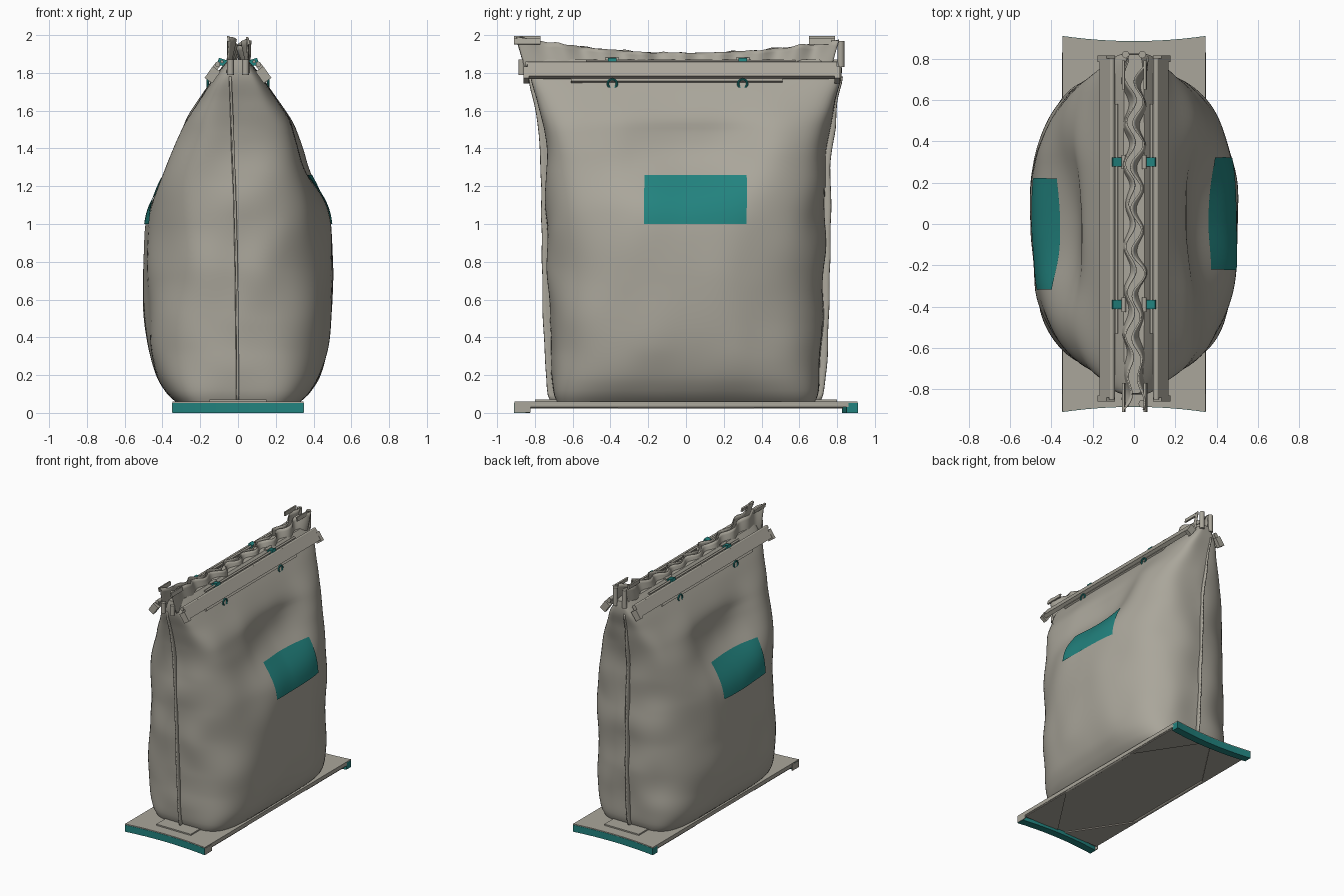
import bpy, bmesh, math, random
from mathutils import noise, Vector, Matrix

if "Cube" in bpy.data.objects:
    bpy.data.objects.remove(bpy.data.objects["Cube"])

random.seed(4)


def material(name, rgb):
    m = bpy.data.materials.new(name)
    m.diffuse_color = (*rgb, 1)
    m.use_nodes = True
    m.node_tree.nodes["Principled BSDF"].inputs["Base Color"].default_value = m.diffuse_color
    return m


GREY = material("warm grey film", (0.40, 0.38, 0.325))
TEAL = material("teal", (0.016, 0.225, 0.21))


def finish(name, bm, mat, smooth=None):
    bmesh.ops.recalc_face_normals(bm, faces=bm.faces)
    me = bpy.data.meshes.new(name)
    bm.to_mesh(me)
    bm.free()
    ob = bpy.data.objects.new(name, me)
    bpy.context.collection.objects.link(ob)
    me.materials.append(mat)
    if smooth:
        bpy.ops.object.select_all(action='DESELECT')
        bpy.context.view_layer.objects.active = ob
        ob.select_set(True)
        bpy.ops.object.shade_smooth_by_angle(angle=math.radians(smooth))
    return ob


def grid(name, fn, nu, nv, mat, thick=0, closed=False, caps=False):
    """Surface through fn(u, v) with u and v from 0 to 1."""
    bm = bmesh.new()
    cols = nu if closed else nu + 1
    rows = [[bm.verts.new(fn(i / nu, j / nv)) for i in range(cols)] for j in range(nv + 1)]
    for j in range(nv):
        for i in range(nu):
            k = (i + 1) % cols
            bm.faces.new((rows[j][i], rows[j][k], rows[j + 1][k], rows[j + 1][i]))
    if caps:
        bm.faces.new(rows[0])
        bm.faces.new(rows[-1])
    ob = finish(name, bm, mat, 40)
    if thick:
        mod = ob.modifiers.new("thickness", 'SOLIDIFY')
        mod.thickness = thick
        mod.offset = 0
    return ob


def prism(name, pts, z0, z1, mat):
    bm = bmesh.new()
    f = bm.faces.new([bm.verts.new((x, y, z0)) for x, y in pts])
    new = bmesh.ops.extrude_face_region(bm, geom=[f])['geom']
    for v in new:
        if isinstance(v, bmesh.types.BMVert):
            v.co.z = z1
    return finish(name, bm, mat)


def box(name, loc, size, mat, tilt=0):
    bm = bmesh.new()
    mx = Matrix.Translation(loc) @ Matrix.Rotation(tilt, 4, 'Y') @ Matrix.Diagonal((*size, 1))
    bmesh.ops.create_cube(bm, size=1, matrix=mx)
    return finish(name, bm, mat)


def rod(name, a, b, r, mat):
    a, b = Vector(a), Vector(b)
    bm = bmesh.new()
    mx = Matrix.Translation((a + b) / 2) @ (b - a).to_track_quat('Z', 'Y').to_matrix().to_4x4()
    bmesh.ops.create_cone(bm, cap_ends=True, segments=12, radius1=r, radius2=r,
                          depth=(b - a).length, matrix=mx)
    return finish(name, bm, mat, 40)


# Bag profile: height, half width, half length, squareness of the cross-section
PROFILE = [(0.05, 0.32, 0.68, 5), (0.10, 0.375, 0.70, 4.2), (0.20, 0.435, 0.71, 3.5),
           (0.38, 0.48, 0.72, 2.9), (0.62, 0.499, 0.73, 2.6), (0.95, 0.499, 0.735, 2.5),
           (1.15, 0.475, 0.735, 2.7), (1.35, 0.41, 0.74, 3.2), (1.50, 0.325, 0.755, 3.9),
           (1.65, 0.215, 0.785, 5), (1.76, 0.14, 0.82, 6), (1.82, 0.095, 0.825, 6),
           (1.87, 0.05, 0.82, 6)]


def section(z):
    n = len(PROFILE)
    i = max(k for k in range(n - 1) if PROFILE[k][0] <= z or k == 0)
    p = [PROFILE[min(max(i + d, 0), n - 1)] for d in (-1, 0, 1, 2)]
    h = p[2][0] - p[1][0]
    t = min(1, (z - p[1][0]) / h)
    out = []
    for c in (1, 2, 3):
        m0 = (p[2][c] - p[0][c]) / (p[2][0] - p[0][0]) * h
        m1 = (p[3][c] - p[1][c]) / (p[3][0] - p[1][0]) * h
        out.append((2*t**3 - 3*t*t + 1) * p[1][c] + (t**3 - 2*t*t + t) * m0
                   + (3*t*t - 2*t**3) * p[2][c] + (t**3 - t*t) * m1)
    return out


def crumple(x, y, z, w):
    """Hollow between the shoulders and soft folds, fading towards both closed ends."""
    fade = min(1, max(0, (z - 0.08) * 4), max(0, (1.75 - z) * 4))
    side = x / w
    dent = 0.12 * math.exp(-(y / 0.43) ** 2 - ((z - 1.36) / 0.20) ** 2)
    soft = 0.03 * noise.noise((side + 5, y * 3.2, z * 2.8)) * min(1, abs(y) / 0.4 + 0.2)
    return Vector((x + fade * side * (soft - dent),
                   y + fade * 0.02 * noise.noise((x * 4, y + 9, z * 4)) * (y / 0.7), z))


def bag_point(u, v):
    z = 0.05 + 1.82 * v
    w, l, n = section(z)
    c, s = math.cos(math.tau * u), math.sin(math.tau * u)
    r = (abs(c) ** n + abs(s) ** n) ** (-1 / n)
    return crumple(w * r * c, l * r * s, z, w)


grid("bag_body", bag_point, 144, 80, GREY, closed=True, caps=True)


# Labels follow the bag surface on both broad sides
for s, side in ((1, "right"), (-1, "left")):
    def label_point(u, v, s=s):
        y, z = s * (-0.22 + 0.54 * u), 1.0 + 0.26 * v
        w, l, n = section(z)
        x = s * w * (1 - abs(y / l) ** n) ** (1 / n)
        return crumple(x, y, z, w) + Vector((s * 0.007, 0, 0))
    grid(side + "_label", label_point, 30, 16, TEAL)

# Upright seam fins on the narrow sides
for s, side in ((-1, "front"), (1, "back")):
    def fin_point(u, v, s=s):
        z = 0.06 + 1.72 * v
        l = section(z)[1]
        out = 0.03 * min(1, (1.85 - z) * 3) + 0.010 * noise.noise((s * 7, 1, z * 5))
        return Vector((-0.01 - 0.04 * v * v + 0.01 * u, s * (l - 0.04 + u * (0.04 + out)), z))
    grid(side + "_seam_fin", fin_point, 4, 50, GREY, thick=0.012)

# Crinkled film above the clamp
for s in (-1, 1):
    def frill_point(u, v, s=s):
        y = -0.90 + 1.71 * u
        end = abs(2 * u - 1) ** 8
        wave = (0.016 * math.sin(u * 52 + s * 0.3) + 0.025 * noise.noise((s, y * 6, 0))) * (0.3 + v)
        z1 = 1.905 + 0.08 * (y / 0.86) ** 2 + 0.012 * noise.noise((s, y * 14, 4))
        x = s * (0.055 - 0.04 * v + 0.03 * end * v) + wave
        return Vector((x, y * (1 - 0.06 * (1 - v)), 1.80 + (min(z1, 1.99) - 1.80) * v))
    grid("top_frill", frill_point, 140, 6, GREY, thick=0.008)

# Small folded peaks at both ends of the frill
for y in (-0.84, 0.72):
    for x, h in ((-0.05, 2.0), (0.055, 1.985)):
        box("frill_fold", (x, y, h - 0.02), (0.012, 0.14, 0.03), GREY,
            random.uniform(-0.3, 0.3))

# Clamp bars, rods, brackets, clips and rings, mirrored left and right
TILT = math.radians(35)
for s in (-1, 1):
    box("clamp_bar", (s * 0.130, -0.02, 1.812), (0.03, 1.64, 0.09), GREY, -s * TILT)
    box("clamp_lower_lip", (s * 0.140, -0.05, 1.765), (0.02, 1.12, 0.035), GREY, -s * TILT)
    rod("clamp_upper_roll", (s * 0.108, -0.85, 1.846), (s * 0.108, 0.80, 1.846), 0.014, GREY)
    rod("inner_rod", (s * 0.085, -0.53, 1.86), (s * 0.085, 0.58, 1.86), 0.008, GREY)
    for y in (-0.845, 0.80):
        box("end_bracket", (s * 0.135, y, 1.79), (0.05, 0.03, 0.075), GREY, -s * TILT)
    rod("front_end_pin", (s * 0.04, -0.87, 1.79), (s * 0.04, -0.87, 1.87), 0.018, GREY)
    rod("back_end_pin", (s * 0.04, 0.82, 1.83), (s * 0.04, 0.82, 1.97), 0.018, GREY)
    for y in (-0.39, 0.30):
        box("clip", (s * 0.080, y, 1.855), (0.055, 0.045, 0.035), TEAL, -s * 0.3)
        rod("clip_pin", (s * 0.05, y - 0.035, 1.87), (s * 0.05, y + 0.035, 1.87), 0.011, GREY)
        bpy.ops.mesh.primitive_torus_add(
            major_radius=0.024, minor_radius=0.006, major_segments=20, minor_segments=8,
            location=(s * 0.160, y, 1.742), rotation=(0, math.pi / 2, 0))
        ring = bpy.context.object
        ring.name = "clip_ring"
        ring.data.materials.append(TEAL)
        bpy.ops.object.shade_smooth_by_angle()


# Flat base with concave ends
def end_edge(s, inset, w=0.347):
    xs = [w * (k / 6 - 1) for k in range(13)]
    return [(x, s * (0.885 + 0.025 * (x / 0.347) ** 2 - inset)) for x in xs]


prism("base_panel", end_edge(-1, 0.05) + end_edge(1, 0.05)[::-1], 0.030, 0.052, GREY)
prism("base_top_sheet", end_edge(-1, 0.002) + end_edge(1, 0.002)[::-1], 0.052, 0.06, GREY)
for s, side in ((-1, "front"), (1, "back")):
    prism(side + "_base_strip", end_edge(s, 0) + end_edge(s, 0.06)[::-1], 0.0, 0.053, TEAL)
    # raised patch where the film meets the base, and folds underneath
    box(side + "_base_patch", (0, s * 0.74, 0.064), (0.30, 0.12, 0.012), GREY)
    for k in (-1, 1):
        prism("underside_fold", [(k * 0.34, s * 0.83), (k * 0.34, s * 0.36), (k * 0.03, s * 0.83)],
              0.022, 0.031, GREY)
for k in (-1, 1):
    rod("base_edge_rim", (k * 0.33, -0.83, 0.04), (k * 0.33, 0.83, 0.04), 0.018, GREY)
    box("front_strip_side", (k * 0.346, -0.865, 0.027), (0.006, 0.085, 0.05), GREY)
